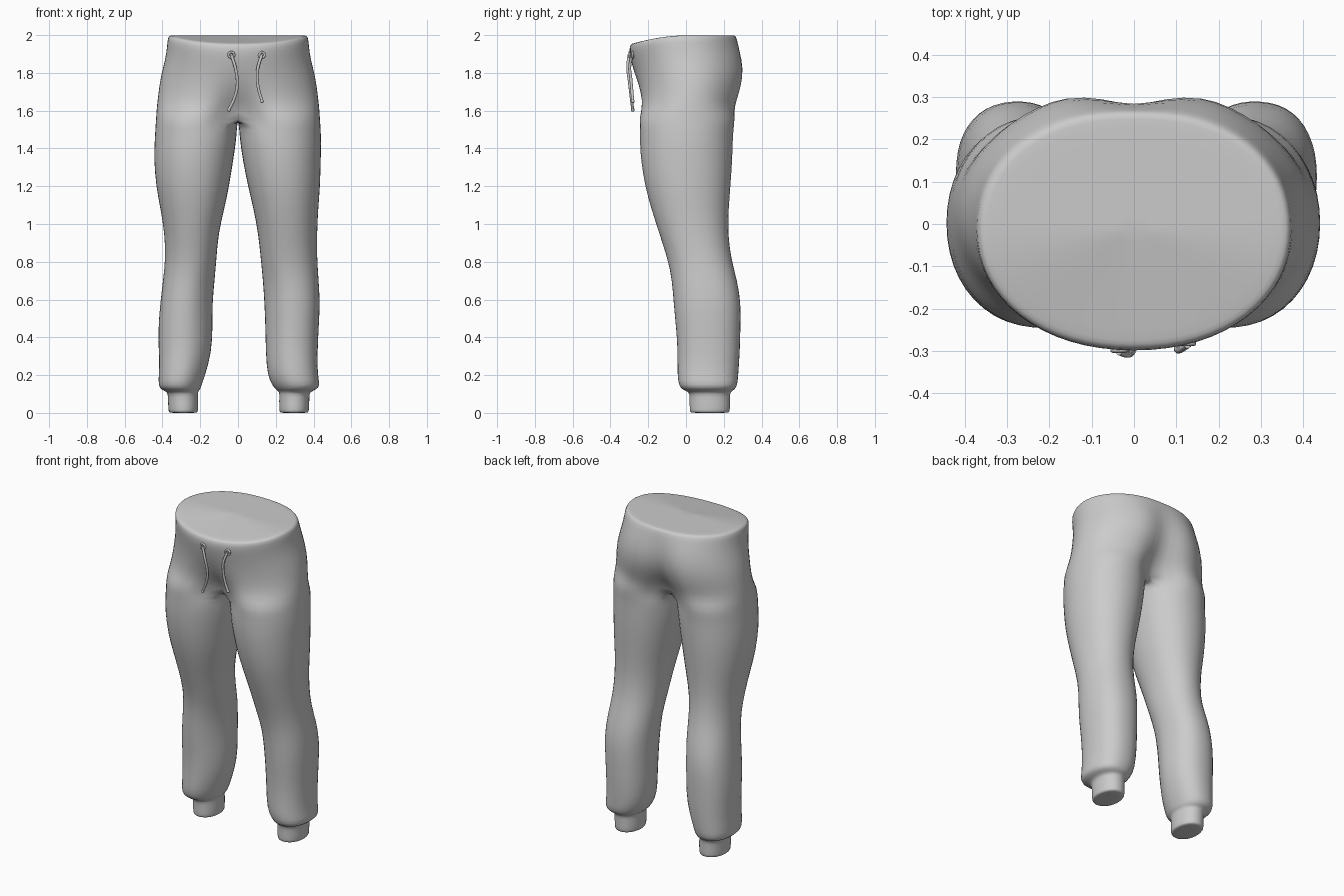
import bpy, bmesh, math
from mathutils import Vector

if "Cube" in bpy.data.objects:
    bpy.data.objects.remove(bpy.data.objects["Cube"])

grey = bpy.data.materials.new("fabric grey")
grey.use_nodes = True
COLOUR = (0.6, 0.6, 0.6, 1)
grey.diffuse_color = COLOUR
grey.node_tree.nodes["Principled BSDF"].inputs["Base Color"].default_value = COLOUR

OUTER, INNER = 16, 6      # segments on the outer arc and on the inner thigh
SPREAD = math.radians(125)


def power(v, e):
    return math.copysign(abs(v) ** (2 / e), v)


def hip_ring(z, xo, yf, yb, fc, bc, e, drop=0, scale=1):
    """Half ring from front centre, round the hip, to back centre."""
    cy, h, pts = (yf + yb) / 2, (yb - yf) / 2, []
    for k in range(OUTER + 1):
        a = math.pi * (k / OUTER - 0.5)
        x = xo * power(math.cos(a), e) if 0 < k < OUTER else 0
        s = math.sin(a)
        y = cy + h * power(s, e)
        crease = math.exp(-(x / 0.09) ** 2) * abs(s)
        y += crease * ((fc - yf) if s < 0 else (bc - yb))
        pts.append(Vector((x * scale, cy + (y - cy) * scale,
                           z - drop * scale * max(0, -s) ** 1.6)))
    return pts


def leg_ring(z, xi, xo, yf, yb):
    """Closed ring: outer arc first, then the inner thigh."""
    angles = [SPREAD * (2 * k / OUTER - 1) for k in range(OUTER + 1)]
    gap = 2 * math.pi - 2 * SPREAD
    angles += [SPREAD + gap * k / INNER for k in range(1, INNER)]
    calf = .12 < z < .8
    pts = []
    for a in angles:
        c, s = math.cos(a), math.sin(a)
        # The calf is slimmer at its inner front
        e = 2.1 if not calf else 1.8 if c < 0 and s < 0 else 2.3
        pts.append(Vector(((xi + xo) / 2 + (xo - xi) / 2 * power(c, e),
                           (yf + yb) / 2 + (yb - yf) / 2 * power(s, e), z)))
    return pts


# Waist cap and hips: z, x out, y front, y back, front centre, back centre, roundness, drop
WAIST = (1.999, .366, -.29, .266, -.29, .262, 2.15, .044)
HIPS = [(1.99, .374, -.299, .275, -.299, .268, 2.15, .044),
        (1.94, .377, -.302, .295, -.302, .275, 2.1, .03),
        (1.87, .387, -.292, .322, -.292, .28, 2.05, .01),
        (1.78, .412, -.275, .332, -.268, .274, 2),
        (1.69, .424, -.262, .31, -.218, .228, 2.05),
        (1.62, .432, -.258, .282, -.15, .16, 2.2)]

# Legs: z, y front, y back, left leg x in and out, right leg x in and out
LEGS = [(1.5, -.247, .254, .003, .44, .003, .44), (1.43, -.247, .25, .009, .443, .008, .444),
        (1.34, -.242, .248, .022, .44, .022, .447),
        (1.2, -.22, .238, .05, .437, .044, .436), (1.08, -.186, .228, .08, .426, .07, .412),
        (.95, -.144, .224, .105, .42, .102, .39), (.82, -.1, .24, .118, .42, .112, .385),
        (.7, -.075, .273, .13, .428, .122, .398), (.58, -.068, .293, .138, .436, .134, .413),
        (.45, -.054, .29, .143, .428, .132, .424), (.32, -.045, .287, .145, .422, .138, .42),
        (.2, -.048, .278, .153, .422, .172, .42), (.145, -.04, .274, .18, .436, .192, .423),
        (.122, -.02, .258, .2, .416, .2, .408), (.112, .014, .236, .218, .381, .212, .374),
        (.09, .018, .234, .217, .379, .21, .372), (.03, .018, .234, .217, .377, .21, .37),
        (.006, .02, .232, .219, .375, .212, .368), (0, .025, .225, .224, .37, .217, .362),
        (0, .11, .15, .28, .31, .28, .3)]

bm = bmesh.new()


def loft(rings, closed):
    for a, b in zip(rings, rings[1:]):
        n = len(a)
        for k in range(n if closed else n - 1):
            j = (k + 1) % n
            bm.faces.new((a[k], a[j], b[j], b[k]))


def build_side(side):
    def add(ring):
        return [bm.verts.new((p.x * side, p.y, p.z)) for p in ring]

    hips = [add(hip_ring(*WAIST, scale=s)) for s in (.03, .5, .93, .985)]
    hips += [add(hip_ring(*row)) for row in HIPS]

    # Crotch: the inner arc lies on the centre plane
    crotch = leg_ring(1.56, 0, .436, -.25, .262)
    for p in [crotch[0]] + crotch[OUTER:]:
        p.x, p.y = 0, p.y * .55
    legs = [add(crotch)]
    for z, yf, yb, *xs in LEGS:
        xi, xo = xs[:2] if side > 0 else xs[2:]
        legs.append(add(leg_ring(z, xi, xo, yf, yb)))

    bm.faces.new(hips[0])
    loft(hips + [legs[0][:OUTER + 1]], False)
    loft(legs, True)
    bm.faces.new(legs[-1])


for side in (1, -1):
    build_side(side)
bmesh.ops.remove_doubles(bm, verts=bm.verts, dist=1e-4)
bmesh.ops.recalc_face_normals(bm, faces=bm.faces)
mesh = bpy.data.meshes.new("trousers")
bm.to_mesh(mesh)
bm.free()
mesh.materials.append(grey)
mesh.shade_smooth()
trousers = bpy.data.objects.new("trousers", mesh)
bpy.context.collection.objects.link(trousers)
sub = trousers.modifiers.new("smooth", "SUBSURF")
sub.levels = sub.render_levels = 1


# Drawstrings with eyelets and end knots
def drawstring(name, pts):
    cu = bpy.data.curves.new(name, "CURVE")
    cu.dimensions, cu.bevel_depth, cu.bevel_resolution = "3D", .008, 2
    cu.use_fill_caps = True
    cu.resolution_u = 6
    sp = cu.splines.new("BEZIER")
    sp.bezier_points.add(len(pts) - 1)
    for bp, p in zip(sp.bezier_points, pts):
        bp.co = p
        bp.handle_left_type = bp.handle_right_type = "AUTO"
    cu.materials.append(grey)
    bpy.context.collection.objects.link(bpy.data.objects.new(name, cu))
    x, y, z = pts[0]
    bpy.ops.mesh.primitive_torus_add(location=(x, y + .004, z), rotation=(math.pi / 2, 0, 0),
                                     major_radius=.015, minor_radius=.006,
                                     major_segments=16, minor_segments=8)
    parts = [(bpy.context.object, name + "_eyelet")]
    bpy.ops.mesh.primitive_uv_sphere_add(location=pts[-1], radius=.01, segments=10, ring_count=6)
    parts.append((bpy.context.object, name + "_knot"))
    for ob, label in parts:
        ob.name = label
        ob.data.materials.append(grey)
        ob.data.shade_smooth()


drawstring("right_drawstring", [(-.035, -.302, 1.895), (-.015, -.308, 1.83), (-.004, -.298, 1.74),
                                (-.018, -.29, 1.67), (-.048, -.282, 1.605)])
drawstring("left_drawstring", [(.126, -.286, 1.895), (.106, -.298, 1.83), (.102, -.292, 1.77),
                               (.112, -.286, 1.7), (.128, -.282, 1.65)])
